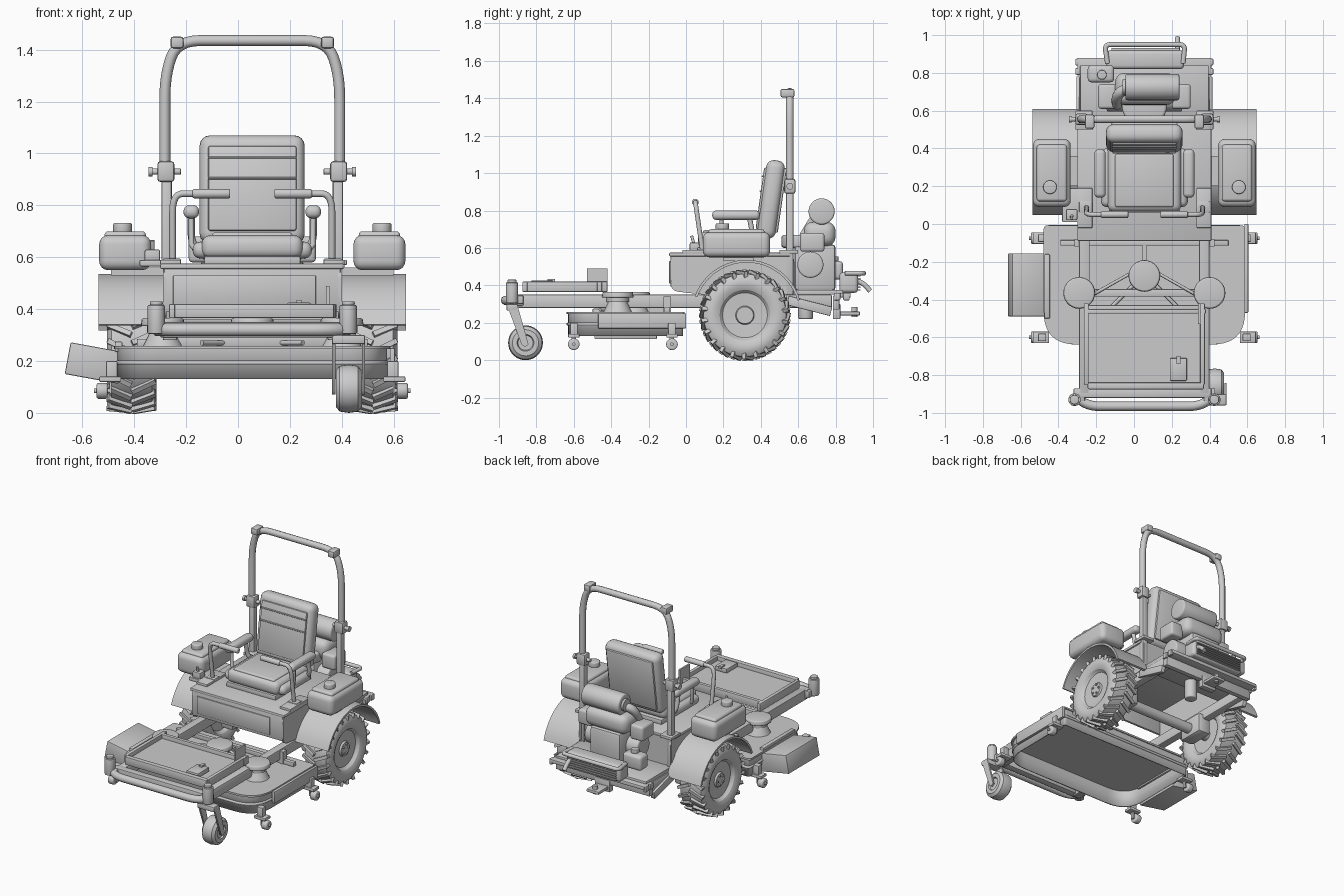
import bpy, bmesh, math
from mathutils import Matrix, Vector

if "Cube" in bpy.data.objects:
    bpy.data.objects.remove(bpy.data.objects["Cube"])

C = 0.055  # x of the machine's symmetry plane


def finish(bm, name, bevel=0, seg=2, mirror=False):
    bmesh.ops.recalc_face_normals(bm, faces=bm.faces)
    if bevel:
        edges = [e for e in bm.edges if len(e.link_faces) == 2 and e.calc_face_angle() > 0.6]
        bmesh.ops.bevel(bm, geom=edges, offset=bevel, segments=seg, affect='EDGES', profile=0.5)
    if mirror:
        geo = bmesh.ops.duplicate(bm, geom=bm.verts[:] + bm.edges[:] + bm.faces[:])['geom']
        for v in geo:
            if isinstance(v, bmesh.types.BMVert):
                v.co.x = 2 * C - v.co.x
        bmesh.ops.reverse_faces(bm, faces=[f for f in geo if isinstance(f, bmesh.types.BMFace)])
    me = bpy.data.meshes.new(name)
    bm.to_mesh(me)
    bm.free()
    ob = bpy.data.objects.new(name, me)
    bpy.context.collection.objects.link(ob)
    return ob


def box(name, x, y, z, bevel=0, seg=2, tilt=0, mirror=False):
    bm = bmesh.new()
    mid = Vector([(a + b) / 2 for a, b in (x, y, z)])
    size = [b - a for a, b in (x, y, z)]
    m = Matrix.Translation(mid) @ Matrix.Rotation(tilt, 4, 'X') @ Matrix.Diagonal((*size, 1))
    bmesh.ops.create_cube(bm, size=1, matrix=m)
    return finish(bm, name, bevel, seg, mirror)


def cyl(name, p, q, r, r2=None, bevel=0, mirror=False, n=28):
    bm = bmesh.new()
    p, q = Vector(p), Vector(q)
    m = Matrix.Translation((p + q) / 2) @ (q - p).to_track_quat('Z', 'Y').to_matrix().to_4x4()
    bmesh.ops.create_cone(bm, cap_ends=True, segments=n, radius1=r, radius2=r2 or r,
                          depth=(q - p).length, matrix=m)
    return finish(bm, name, bevel, 3, mirror)


def prism(name, pts, axis, a, b, bevel=0, mirror=False):
    put = {'x': lambda u, v, t: (t, u, v), 'y': lambda u, v, t: (u, t, v), 'z': lambda u, v, t: (u, v, t)}[axis]
    bm = bmesh.new()
    lo = [bm.verts.new(put(u, v, a)) for u, v in pts]
    hi = [bm.verts.new(put(u, v, b)) for u, v in pts]
    bm.faces.new(lo)
    bm.faces.new(hi)
    for i in range(len(pts)):
        j = (i + 1) % len(pts)
        bm.faces.new((lo[i], lo[j], hi[j], hi[i]))
    return finish(bm, name, bevel, 2, mirror)


def lathe_x(name, prof, c, n=48, mirror=False):
    bm = bmesh.new()
    vs = [bm.verts.new((c[0] + x, c[1], c[2] + r)) for x, r in prof]
    es = [bm.edges.new(e) for e in zip(vs, vs[1:])]
    bmesh.ops.spin(bm, geom=vs + es, cent=c, axis=(1, 0, 0), angle=2 * math.pi, steps=n)
    bmesh.ops.remove_doubles(bm, verts=bm.verts, dist=0.0005)
    return finish(bm, name, mirror=mirror)


def tube(name, pts, r, mirror=False, cyclic=False):
    cu = bpy.data.curves.new(name, 'CURVE')
    cu.dimensions, cu.bevel_depth, cu.bevel_resolution, cu.use_fill_caps = '3D', r, 3, True
    for path in [pts] + ([[(2 * C - x, y, z) for x, y, z in pts]] if mirror else []):
        s = cu.splines.new('POLY')
        s.points.add(len(path) - 1)
        s.use_cyclic_u = cyclic
        for p, co in zip(s.points, path):
            p.co = (*co, 1)
    ob = bpy.data.objects.new(name, cu)
    bpy.context.collection.objects.link(ob)


def fillet(pts, rad, n=6, closed=False):
    # rounds the corners of a path with quadratic arcs
    pts, out = [Vector(p) for p in pts], []
    for i, p in enumerate(pts):
        if not closed and i in (0, len(pts) - 1):
            out.append(p)
            continue
        a, b = pts[i - 1] - p, pts[(i + 1) % len(pts)] - p
        r = rad[i] if isinstance(rad, list) else rad
        s, e = p + a.normalized() * min(r, a.length * .49), p + b.normalized() * min(r, b.length * .49)
        out += [s * (1 - t) ** 2 + p * 2 * t * (1 - t) + e * t * t for t in [k / n for k in range(n + 1)]]
    return [tuple(p) for p in out]


# rear drive wheels
W = (C + .465, .315, .24)
lathe_x('rear_tyre', [(-.083, .135), (-.095, .16), (-.095, .195), (-.078, .221), (0, .227), (.078, .221),
                      (.095, .195), (.095, .16), (.083, .135)], W, mirror=True)
lathe_x('rear_rim', [(-.06, 0), (-.06, .12), (-.083, .137), (.083, .137), (.07, .128), (.062, .12), (.058, .05),
                     (.07, .045), (.07, 0)], W, mirror=True)
bm = bmesh.new()
for i in range(22):
    for s in (-1, 1):
        a = 2 * math.pi * (i + .25 * s) / 22
        m = (Matrix.Translation(W) @ Matrix.Rotation(a, 4, 'X') @ Matrix.Translation((s * .046, 0, .222)) @
             Matrix.Rotation(s * .45, 4, 'Z') @ Matrix.Rotation(s * .12, 4, 'Y') @ Matrix.Diagonal((.1, .02, .032, 1)))
        bmesh.ops.create_cube(bm, size=1, matrix=m)
finish(bm, 'tyre_lugs', mirror=True)
for i in range(5):
    a = i * 2 * math.pi / 5
    y, z = W[1] + .032 * math.cos(a), W[2] + .032 * math.sin(a)
    cyl('wheel_bolt', (W[0] + .06, y, z), (W[0] + .078, y, z), .008, mirror=True, n=6)
cyl('axle', (C, .315, .24), (W[0] - .05, .315, .24), .035, mirror=True)
box('axle_motor', (.31, .41), (.23, .42), (.18, .32), .02, mirror=True)

# fenders
arc = [(math.cos(math.radians(a)), math.sin(math.radians(a))) for a in range(16, 166, 6)]
prism('fender', [(.325 + .296 * u, .24 + .296 * v) for u, v in arc] +
      [(.325 + .282 * u, .24 + .282 * v) for u, v in arc[::-1]], 'x', .395, .648, mirror=True)

# main frame and seat platform
box('frame_rail', (.345, .4), (-.9, .78), (.28, .35), .006, mirror=True)
box('front_crossmember', (-.3, .41), (-.92, -.87), (.29, .35), .006)
box('middle_crossmember', (-.24, .35), (-.46, -.43), (.29, .35), .004)
prism('body_side', fillet([(-.08, .37), (-.085, .56), (.58, .56), (.58, .35), (.1, .35)], .04, 4, True),
      'x', .385, .4, mirror=True)
box('body_front', (-.285, .395), (-.082, -.065), (.39, .56), .004)
box('body_front_panel', (-.25, .3), (-.09, -.08), (.41, .53), .004)
box('body_rear', (-.285, .395), (.55, .565), (.36, .56))
box('seat_platform', (-.3, .41), (-.09, .56), (.555, .575), .006)
box('platform_step', (.33, .41), (-.02, .19), (.57, .59), .004, mirror=True)
box('seat_base', (-.13, .24), (.06, .45), (.57, .605), .006)

# seat
box('seat_cushion', (-.14, .25), (.065, .43), (.595, .685), .035, 4)
box('seat_cushion_pad', (-.1, .21), (.09, .37), (.67, .695), .01, 3)
box('seat_lower_bolster', (-.175, .285), (.09, .4), (.595, .66), .03, 4)
T = -.14
box('seat_back', (-.148, .257), (.405, .505), (.65, 1.07), .04, 4, T)
box('seat_back_pad', (-.115, .225), (.395, .42), (.7, 1.03), .008, 2, T)
for z in (.9, .98):
    box('seat_seam', (-.115, .225), (.388 + (z - .86) * .14, .4 + (z - .86) * .14), (z, z + .008), .002, 1, T)
box('seat_back_shell', (-.12, .23), (.495, .515), (.68, 1.03), .008, 2, T)
box('armrest', (.26, .32), (.14, .395), (.75, .8), .022, 4, mirror=True)
tube('armrest_post', fillet([(.23, .38, .6), (.29, .36, .65), (.29, .34, .76)], .04), .014, True)
tube('armrest_strut', [(.25, .18, .6), (.29, .19, .65), (.29, .19, .76)], .011, True)

# steering levers
tube('control_lever', fillet([(.362, .09, .57), (.362, .05, .845), (.28, .05, .845)], .07), .013, True)
cyl('lever_grip', (.14, .05, .845), (.285, .05, .845), .018, bevel=.006, mirror=True)
box('lever_foot', (.33, .4), (.06, .12), (.57, .595), .005, mirror=True)

# side console with throttle lever
box('side_console', (-.38, -.23), (.01, .19), (.565, .59), .006)
box('console_switches', (-.36, -.3), (.02, .08), (.58, .63), .008)
tube('throttle_lever', [(-.31, .06, .6), (-.33, .04, .63), (-.33, .03, .665)], .008)

# fuel tanks
box('fuel_tank', (.445, .645), (.09, .45), (.55, .685), .035, 4, mirror=True)
box('fuel_tank_top', (.465, .625), (.12, .42), (.66, .7), .015, 3, mirror=True)
cyl('fuel_cap', (.555, .195, .69), (.555, .195, .732), .036, bevel=.006, mirror=True)
box('tank_bracket', (.39, .6), (.2, .36), (.53, .56), mirror=True)

# roll bar
tube('roll_bar', fillet([(-.282, .555, .9), (-.282, .555, 1.3), (-.235, .555, 1.435), (.345, .555, 1.435),
                         (.392, .555, 1.3), (.392, .555, .9)], .09), .021)
box('roll_bar_post', (.365, .405), (.535, .575), (.35, .92), .008, mirror=True)
box('roll_bar_hinge', (.355, .421), (.525, .585), (.89, .97), .012, mirror=True)
cyl('hinge_pin', (.33, .555, .93), (.45, .555, .93), .012, bevel=.003, mirror=True)
cyl('hinge_knob', (.44, .555, .93), (.455, .555, .93), .018, mirror=True)
box('roll_bar_clamp', (.32, .37), (.505, .58), (1.405, 1.45), .01, mirror=True)
box('roll_bar_foot', (.33, .42), (.5, .6), (.57, .59), .004, mirror=True)

# foot tray
box('foot_tray_floor', (-.245, .37), (-.84, -.46), (.37, .392))
box('foot_tray_edge', (.35, .375), (-.85, -.42), (.365, .42), .005, mirror=True)
box('foot_tray_front', (-.245, .37), (-.875, -.84), (.365, .42), .006)
box('foot_tray_rear', (-.26, .38), (-.475, -.45), (.365, .42), .005)
box('foot_pedal', (.19, .28), (-.83, -.71), (.395, .425), .005)
box('pedal_link', (.225, .245), (-.74, -.7), (.42, .435))
box('height_plate', (.34, .352), (-.53, -.42), (.37, .49))

# front bumper and caster
tube('front_bumper', fillet([(-.315, -.91, .32), (-.24, -.965, .32), (.35, -.965, .32), (.425, -.91, .32)], .06), .025)
cyl('caster_pivot', (.425, -.93, .305), (.425, -.93, .415), .033, bevel=.004, mirror=True)
cyl('caster_cap', (.425, -.93, .415), (.425, -.93, .43), .025, bevel=.004, mirror=True)
box('caster_arm', (.37, .43), (-.94, -.87), (.3, .345), .006, mirror=True)
box('caster_yoke', (.363, .49), (-.96, -.9), (.265, .3), .006)
for x in (.363, .478):
    prism('caster_fork', [(-.955, .29), (-.9, .29), (-.842, .085), (-.86, .07), (-.88, .085)], 'x', x, x + .012)
lathe_x('caster_wheel', [(-.04, 0), (-.04, .04), (-.05, .045), (-.05, .07), (-.035, .088), (0, .093), (.035, .088),
                         (.05, .07), (.05, .045), (.04, .04), (.04, 0)], (.427, -.858, .093), 36)

# mower deck shell, open below
outline = fillet([(-.465, -.015), (.575, -.015), (.575, -.63), (-.465, -.63)], [.02, .02, .17, .17], 10, True)
deck = prism('deck_shell', outline, 'z', .13, .255)
bm = bmesh.new()
bm.from_mesh(deck.data)
bmesh.ops.delete(bm, geom=[f for f in bm.faces if f.normal.z < -.9], context='FACES')
bm.to_mesh(deck.data)
mod = deck.modifiers.new('thickness', 'SOLIDIFY')
mod.thickness = .01
prism('deck_rim', [(C + (x - C) * 1.025, -.32 + (y + .32) * 1.025) for x, y in outline], 'z', .246, .258)
tube('deck_band', [(x, y, .193) for x, y in outline], .009, cyclic=True)
box('deck_side_plate', (.585, .605), (-.47, 0), (.17, .25), .004)
prism('discharge_chute', [(-.46, .238), (-.645, .272), (-.668, .15), (-.46, .112)], 'y', -.49, -.155, .006)
box('chute_hinge', (-.475, -.445), (-.5, -.16), (.235, .275), .006)
for y in (-.6, -.075):
    box('scalp_bracket', (.575, .618), (y - .02, y + .02), (.12, .2), .004, mirror=True)
    box('scalp_arm', (.56, .645), (y - .03, y + .03), (.12, .14), .004, mirror=True)
    cyl('scalp_roller', (.612, y, .085), (.655, y, .085), .031, bevel=.008, mirror=True)
    cyl('scalp_axle', (.6, y, .085), (.665, y, .085), .009, mirror=True)
    box('scalp_hanger', (.597, .606), (y - .012, y + .012), (.075, .14), mirror=True)

# deck spindles, belts and lift bars
for x, y in ((-.29, -.365), (.4, -.365), (C, -.275)):
    cyl('spindle_housing', (x, y, .25), (x, y, .31), .08, .05)
    cyl('spindle_pulley', (x, y, .31), (x, y, .335), .06)
    cyl('spindle_cover', (x, y, .335), (x, y, .365), .085, .08, bevel=.006)
box('deck_crossbar', (-.39, .5), (-.115, -.085), (.255, .285), .004)
box('deck_belt_cover', (-.28, .39), (-.385, -.345), (.255, .3), .004)
box('deck_spine', (C - .01, C + .01), (-.28, -.1), (.255, .28))
tube('drive_belt', [(-.3, -.42, .322), (C, -.22, .322), (.41, -.42, .322)], .009)
tube('lift_arm', [(.1, -.31, .27), (.25, -.46, .27)], .01, True)
box('lift_link', (.4, .425), (-.12, -.08), (.25, .34), mirror=True)

# engine
box('engine_base', (-.285, .395), (.56, .84), (.35, .375), .004)
box('engine_block', (-.06, .17), (.58, .8), (.37, .62), .02)
cyl('flywheel_shroud', (C, .63, .6), (C, .63, .67), .12, bevel=.015)
cyl('engine_cylinder', (C, .665, .51), (.255, .665, .51), .07, bevel=.01, mirror=True)
box('valve_cover', (.2, .3), (.61, .74), (.58, .68), .015, 3, mirror=True)
tube('intake_pipe', fillet([(-.09, .63, .66), (-.09, .69, .76), (-.03, .72, .78)], .05), .028)
box('muffler', (-.1, .22), (.63, .8), (.61, .74), .05, 4)
cyl('air_cleaner', (-.045, .725, .795), (.24, .725, .795), .07, bevel=.01)
cyl('air_cleaner_cap', (-.06, .725, .795), (-.04, .725, .795), .04)
cyl('oil_filter', (C, .64, .22), (C, .64, .36), .04, bevel=.008)
box('reservoir', (-.245, -.105), (.75, .84), (.43, .53), .02, 3)
cyl('reservoir_cap', (-.17, .79, .525), (-.17, .79, .555), .025, bevel=.004)

# rear cooler with slats, bumper and hitch
box('cooler_box', (-.145, .265), (.82, .92), (.36, .47), .02, 3)
for i in range(6):
    box('cooler_slat', (-.12, .24), (.91, .932), (.372 + i * .015, .379 + i * .015))
tube('cooler_guard', fillet([(-.14, .85, .465), (-.155, .95, .465), (.27, .95, .465), (.26, .85, .465)], .03), .013)
tube('exhaust_pipe', fillet([(.23, .9, .43), (.23, .95, .41), (.23, .985, .37)], .03), .014)
box('rear_bumper', (-.3, .41), (.79, .88), (.335, .36), .005)
box('rear_plate', (-.3, .41), (.785, .82), (.27, .345), .004)
for y in (.79, .84):
    box('bumper_bolt', (.4, .42), (y, y + .035), (.32, .36), .005, mirror=True)
box('rear_brace', (.385, .415), (.54, .78), (.265, .315), .004, tilt=-.25, mirror=True)
box('hitch_drop', (0, .11), (.785, .825), (.22, .3), .004)
box('hitch_plate', (.01, .1), (.81, .93), (.24, .26), .004)
cyl('hitch_pin', (C, .9, .23), (C, .9, .285), .016)

# smooth shading with crisp edges
for ob in bpy.data.objects:
    if ob.type == 'MESH':
        ob.select_set(True)
        bpy.context.view_layer.objects.active = ob
bpy.ops.object.shade_smooth_by_angle(angle=math.radians(35))
